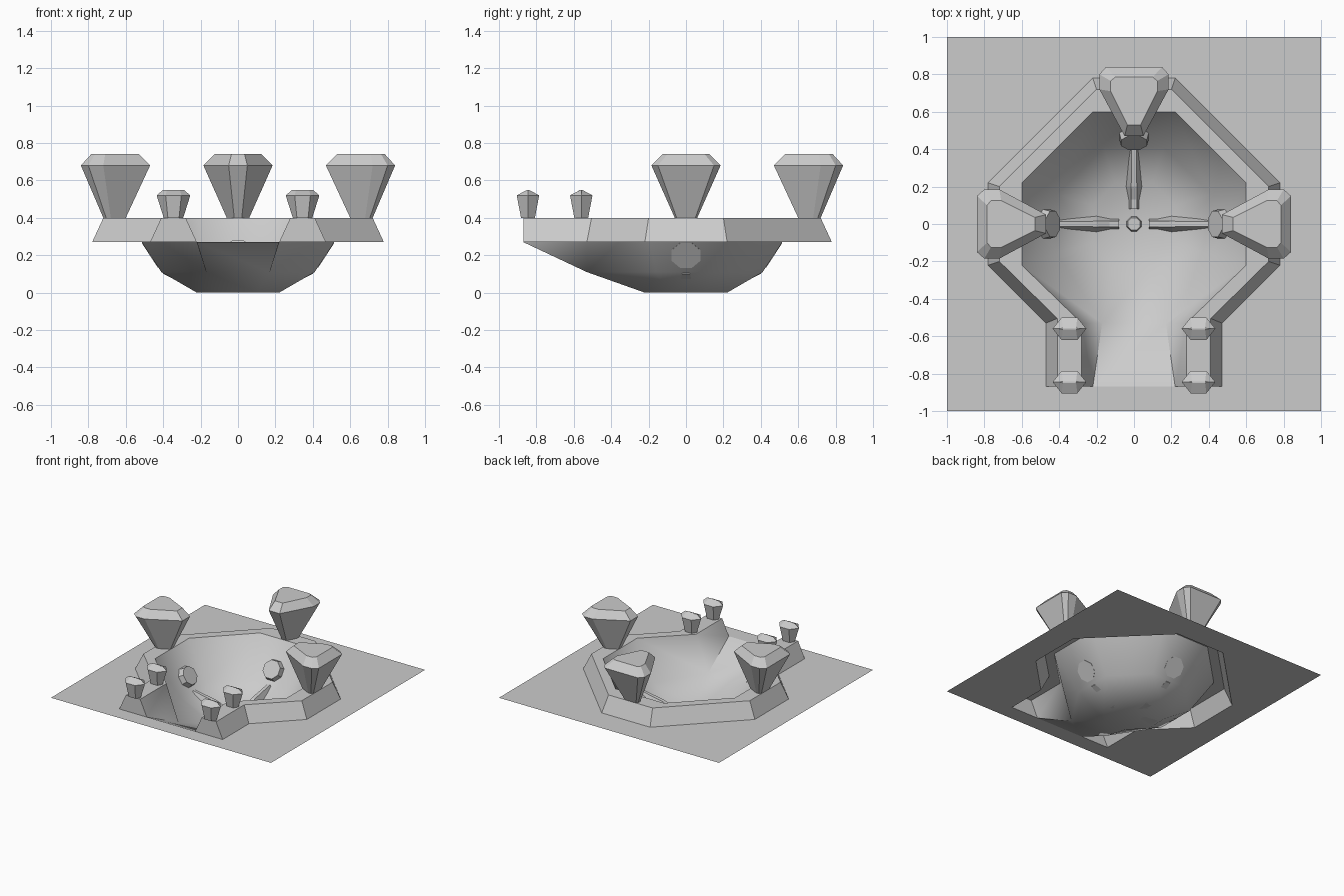
import bpy, bmesh, math
from mathutils import Matrix, Vector

if "Cube" in bpy.data.objects:
    bpy.data.objects.remove(bpy.data.objects["Cube"])


def finish(name, bm, smooth=None, up=False):
    bmesh.ops.remove_doubles(bm, verts=bm.verts, dist=0.0005)
    bmesh.ops.recalc_face_normals(bm, faces=bm.faces)
    if up:  # open sheets face the sky
        bm.normal_update()
        if sum(f.normal.z * f.calc_area() for f in bm.faces) < 0:
            bmesh.ops.reverse_faces(bm, faces=bm.faces)
    me = bpy.data.meshes.new(name)
    bm.to_mesh(me)
    bm.free()
    ob = bpy.data.objects.new(name, me)
    bpy.context.collection.objects.link(ob)
    if smooth:
        bpy.ops.object.select_all(action='DESELECT')
        ob.select_set(True)
        bpy.context.view_layer.objects.active = ob
        bpy.ops.object.shade_smooth_by_angle(angle=math.radians(smooth))
    return ob


def face(bm, pts):
    # drop repeated points, then add the face
    out = []
    for p in pts:
        if p not in out:
            out.append(p)
    if len(out) > 2:
        bm.faces.new([bm.verts.new(p) for p in out])


def loft(name, rings, mat=Matrix()):
    bm = bmesh.new()
    for a, b in zip(rings, rings[1:]):
        n = len(a)
        for i in range(n):
            j = (i + 1) % n
            face(bm, [a[i], a[j], b[j], b[i]])
    face(bm, rings[0])
    face(bm, rings[-1])
    bm.transform(mat)
    return finish(name, bm)


def flip(pts):
    return [(-p[0],) + tuple(p[1:]) for p in pts]


def mirrored_ring(half, z):
    return [(x, y, z) for x, y in half + flip(half)[::-1]]


# Half-plan rails from the back middle round to the front arm end
Z0, Z1, ZM = 0.27, 0.40, 0.11


def rail(pts, z):
    return [(x, y, z) for x, y in pts]


foot = rail([(.22, .78), (.78, .22), (.78, -.22), (.47, -.53), (.47, -.87)], Z0)
crest_out = rail([(.20, .72), (.72, .20), (.72, -.20), (.41, -.505), (.41, -.87)], Z1)
crest_in = rail([(.22, .60), (.60, .22), (.60, -.22), (.28, -.53), (.28, -.87)], Z1)
mid = rail([(.16, .41), (.41, .16), (.41, -.16), (.17, -.53)], ZM) + [(.22, -.87, Z0)]
floor = rail([(.10, .22), (.22, .10), (.22, -.10), (.10, -.22)], 0) + [mid[3]]

# Flat ground sheet with an opening
bm = bmesh.new()
half = [(0, .78, Z0)] + foot + [(0, -.87, Z0), (0, -1, Z0), (1, -1, Z0), (1, 1, Z0), (0, 1, Z0)]
face(bm, half)
face(bm, flip(half))
finish("ground_sheet", bm, up=True)

# Raised rim with splayed front arms
bm = bmesh.new()
for side in (list, flip):
    rails = [side(r) for r in (foot, crest_out, crest_in)]
    for a, b in zip(rails, rails[1:]):
        for i in range(4):
            face(bm, [a[i], a[i + 1], b[i + 1], b[i]])
    face(bm, side([foot[4], crest_out[4], crest_in[4], mid[4]]))
for a, b in ((foot, crest_out), (crest_out, crest_in)):
    face(bm, [a[0], b[0], flip(b)[0], flip(a)[0]])
finish("rim", bm, up=True)

# Sunken bowl with entrance ramp
bm = bmesh.new()
for side in (list, flip):
    rails = [side(r) for r in (crest_in, mid, floor)]
    for a, b in zip(rails, rails[1:]):
        for i in range(4):
            if a is rails[1] and i == 3:
                continue
            face(bm, [a[i], a[i + 1], b[i + 1], b[i]])
for a, b in ((crest_in, mid), (mid, floor)):
    face(bm, [a[0], b[0], flip(b)[0], flip(a)[0]])
for a, b in ((floor[3], mid[3]), (mid[3], mid[4])):
    face(bm, [a, b, flip([b])[0], flip([a])[0]])
face(bm, floor[:4] + flip(floor[:4])[::-1])
finish("bowl", bm, smooth=45, up=True)

# Large pillars, wall discs and floor ribs on three sides
for label, deg in (("back", 0), ("left", 90), ("right", -90)):
    rot = Matrix.Rotation(math.radians(deg), 4, 'Z')
    loft(label + "_pillar", [
        mirrored_ring([(.05, .72), (.06, .705), (.06, .68), (.02, .60)], .40),
        mirrored_ring([(.15, .84), (.185, .80), (.185, .72), (.05, .47)], .68),
        mirrored_ring([(.10, .785), (.125, .765), (.125, .71), (.035, .53)], .74)], rot)

    bm = bmesh.new()
    normal = Vector((0, -.84, .55)).normalized()
    place = Matrix.Translation(Vector((0, .469, .20)) + normal * .02)
    tilt = normal.to_track_quat('Z', 'Y').to_matrix().to_4x4()
    bmesh.ops.create_cone(bm, cap_ends=True, segments=8, radius1=.085, radius2=.075, depth=.045,
                          matrix=rot @ place @ tilt @ Matrix.Rotation(math.pi / 8, 4, 'Z'))
    finish(label + "_wall_disc", bm)

    sections = [(.40, .022, .10, .012, .112), (.20, .042, 0, .015, .075),
                (.13, .028, 0, .015, .045), (.08, .026, 0, .015, .04)]
    loft(label + "_floor_rib", [[(-w, r, zb), (w, r, zb), (t, r, zt), (-t, r, zt)]
                                for r, w, zb, t, zt in sections], rot)

# Central floor button
bm = bmesh.new()
bmesh.ops.create_cone(bm, cap_ends=True, segments=8, radius1=.042, radius2=.036, depth=.03,
                      matrix=Matrix.Translation((0, 0, .016)) @ Matrix.Rotation(math.pi / 8, 4, 'Z'))
finish("floor_button", bm)

# Small gabled posts on the front arms
for sx, side in ((-1, "left"), (1, "right")):
    for y, row in ((-.845, "front"), (-.56, "rear")):
        def hexagon(a, b, c, z):
            return [(a, 0, z), (b, c, z), (-b, c, z), (-a, 0, z), (-b, -c, z), (b, -c, z)]
        loft(f"{side}_{row}_post", [
            hexagon(.052, .03, .037, .40),
            hexagon(.09, .042, .06, .52),
            hexagon(.055, .035, .004, .55)], Matrix.Translation((sx * .345, y, 0)))
